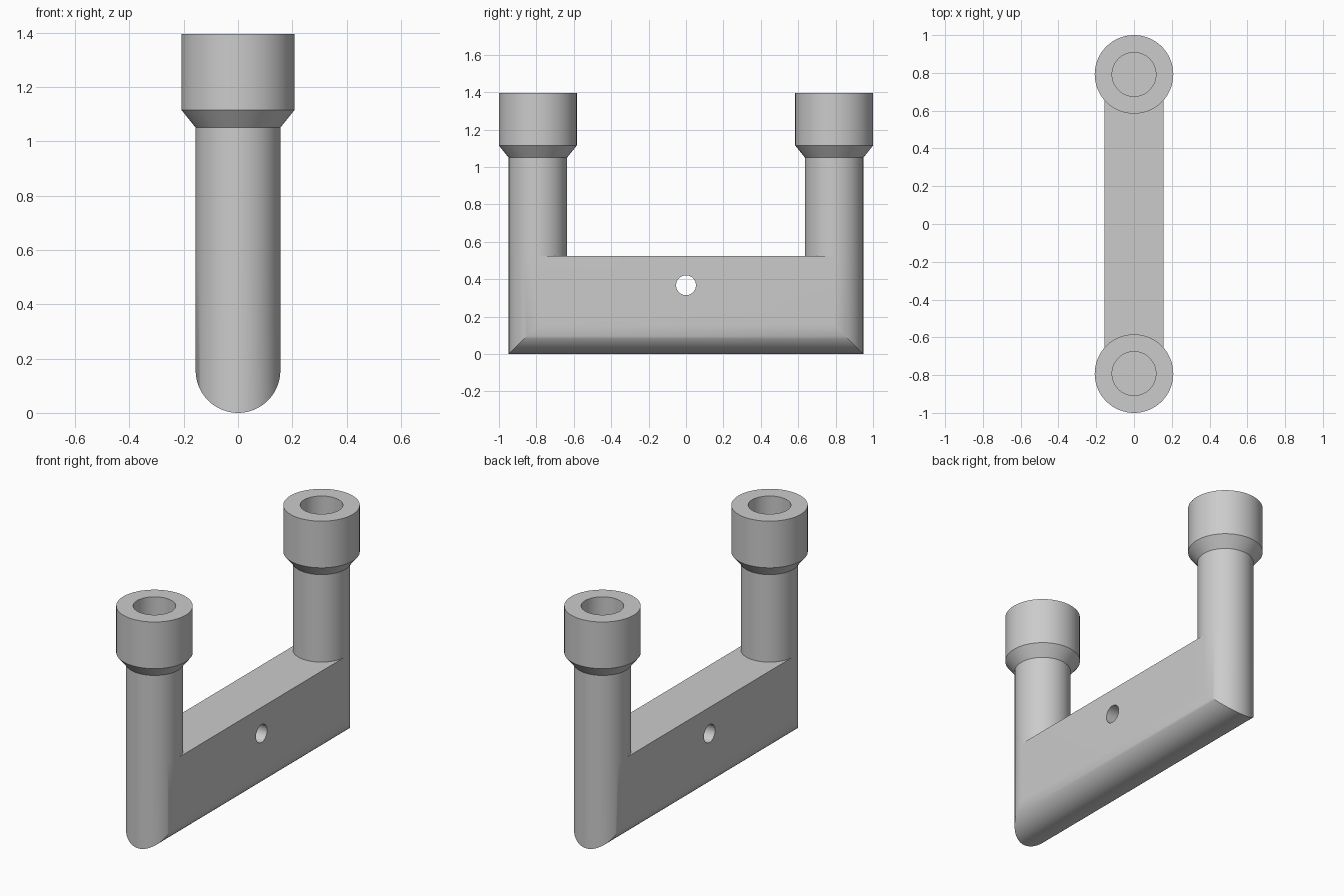
import bpy, bmesh, math

if "Cube" in bpy.data.objects:
    bpy.data.objects.remove(bpy.data.objects["Cube"])

SEG = 64           # sides of each round leg
R = 0.156          # leg radius and half width of the crossbar
COLLAR = 0.208
BORE = 0.116
C = 0.792          # distance of each leg from the centre
BAR_TOP = 0.525
TOP = 1.395

# Plain grey material
grey = bpy.data.materials.new("plain_grey")
grey.use_nodes = True
colour = (0.6, 0.6, 0.6, 1)
grey.diffuse_color = colour
grey.node_tree.nodes["Principled BSDF"].inputs["Base Color"].default_value = colour


def quad(bm, *points):
    bm.faces.new([bm.verts.new(p) for p in points])


def add_crossbar(bm):
    """Bar with a rounded underside mitred into rounded ends, open under the legs."""
    half = SEG // 2
    rows = []
    for i in range(half + 1):
        a = math.pi * i / half
        x, s = R * math.cos(a), R * math.sin(a)
        rows.append({
            "low": [(x, -C - s, R - s), (x, C + s, R - s)],
            "high": [(x, -C - s, BAR_TOP), (x, C + s, BAR_TOP)],
            "deck": [(x, s - C, BAR_TOP), (x, C - s, BAR_TOP)],
        })
    for p, q in zip(rows, rows[1:]):
        for strip in ("low", "deck"):
            quad(bm, *p[strip], *reversed(q[strip]))
        for end in (0, 1):
            quad(bm, p["low"][end], q["low"][end], q["high"][end], p["high"][end])
    for row in (rows[0], rows[-1]):
        quad(bm, *row["low"], *reversed(row["high"]))


def add_leg(bm, y):
    """Upright leg with flared collar and blind bore."""
    profile = [(R, BAR_TOP), (R, 1.05), (COLLAR, 1.115), (COLLAR, TOP),
               (BORE, TOP), (BORE, TOP - 0.28)]
    rings = []
    for r, z in profile:
        rings.append([bm.verts.new((r * math.cos(math.tau * k / SEG),
                                    y + r * math.sin(math.tau * k / SEG), z))
                      for k in range(SEG)])
    for lo, hi in zip(rings, rings[1:]):
        for k in range(SEG):
            n = (k + 1) % SEG
            bm.faces.new((lo[k], lo[n], hi[n], hi[k]))
    bm.faces.new(rings[-1])


# Crossbar and both legs welded into one solid
bm = bmesh.new()
add_crossbar(bm)
for side in (-1, 1):
    add_leg(bm, side * C)
bmesh.ops.remove_doubles(bm, verts=bm.verts, dist=0.0001)
bmesh.ops.recalc_face_normals(bm, faces=bm.faces)
mesh = bpy.data.meshes.new("twin_leg_bracket")
bm.to_mesh(mesh)
bm.free()
mesh.materials.append(grey)
bracket = bpy.data.objects.new("twin_leg_bracket", mesh)
bpy.context.collection.objects.link(bracket)

# Cross hole through the middle of the bar
bpy.ops.mesh.primitive_cylinder_add(vertices=48, radius=0.053, depth=1,
                                    location=(0, 0, 0.368),
                                    rotation=(0, math.pi / 2, 0))
cutter = bpy.context.object
cutter.name = "hole_cutter"
cutter.hide_render = True
cutter.data.materials.append(grey)
cut = bracket.modifiers.new("cross_hole", "BOOLEAN")
cut.object = cutter
cut.operation = "DIFFERENCE"
cut.solver = "EXACT"

bpy.ops.object.select_all(action="DESELECT")
bracket.select_set(True)
bpy.context.view_layer.objects.active = bracket
bpy.ops.object.modifier_apply(modifier=cut.name)
bpy.data.objects.remove(cutter)
bpy.ops.object.shade_smooth_by_angle(angle=math.radians(30))
